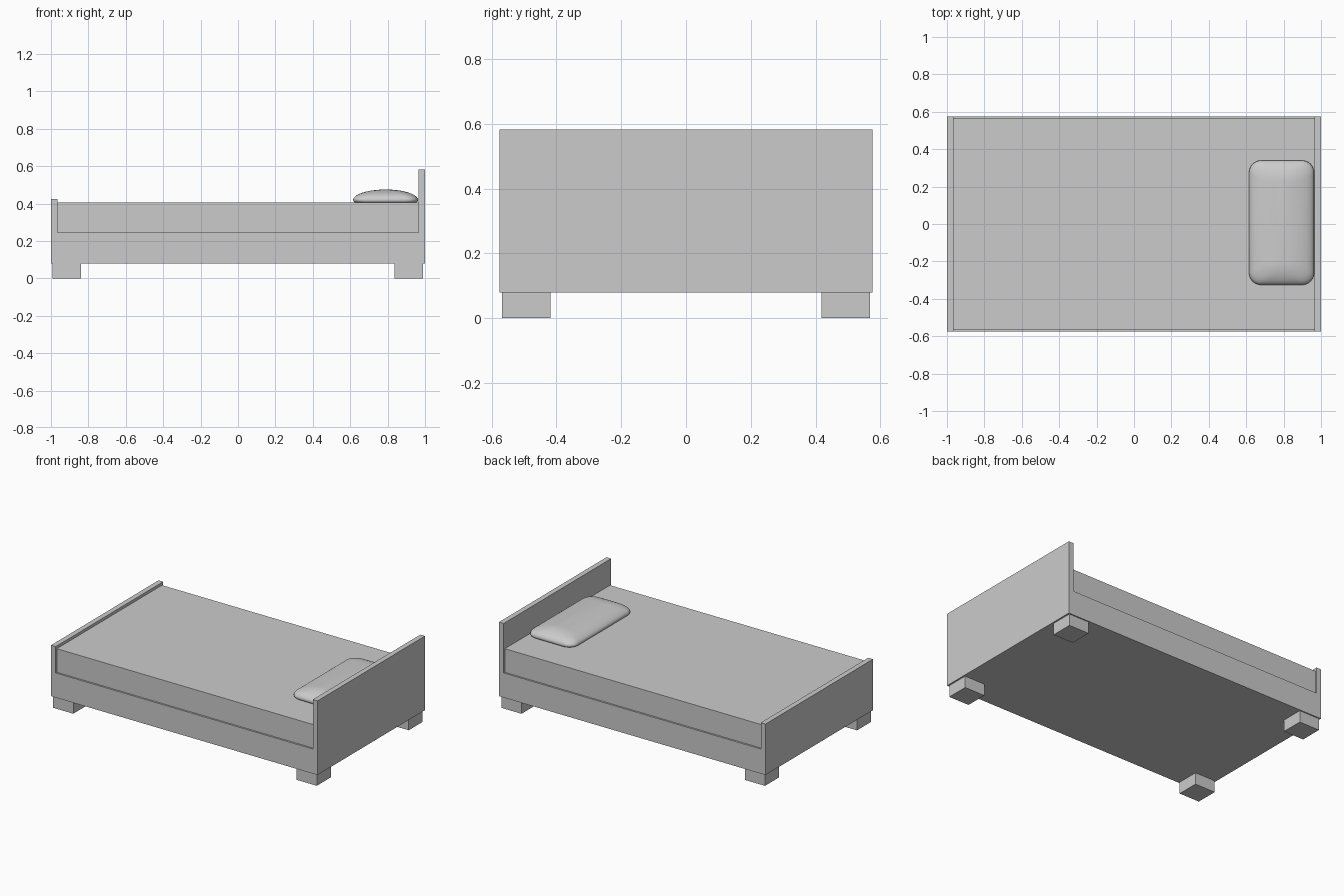
import bpy, bmesh
from math import sin, cos, pi

if "Cube" in bpy.data.objects:
    bpy.data.objects.remove(bpy.data.objects["Cube"])


def make_object(name, bm):
    bmesh.ops.recalc_face_normals(bm, faces=bm.faces[:])
    mesh = bpy.data.meshes.new(name)
    bm.to_mesh(mesh)
    bm.free()
    obj = bpy.data.objects.new(name, mesh)
    bpy.context.collection.objects.link(obj)
    return obj


def box(name, lo, hi):
    bm = bmesh.new()
    bmesh.ops.create_cube(bm, size=1)
    for v in bm.verts:
        v.co = [(a + b) / 2 + c * (b - a) for a, b, c in zip(lo, hi, v.co)]
    return make_object(name, bm)


# Bed frame: one side profile (footboard, rail, headboard) extruded across the width
W = 0.576
profile = [(-1, 0.079), (1, 0.079), (1, 0.582), (0.965, 0.582),
           (0.965, 0.246), (-0.965, 0.246), (-0.965, 0.425), (-1, 0.425)]
bm = bmesh.new()
face = bm.faces.new([bm.verts.new((x, -W, z)) for x, z in profile])
ext = bmesh.ops.extrude_face_region(bm, geom=[face])
for v in ext["geom"]:
    if isinstance(v, bmesh.types.BMVert):
        v.co.y = W
make_object("bed_frame", bm)

# Mattress, slightly inset from the long sides
box("mattress", (-0.965, -0.564, 0.246), (0.965, 0.564, 0.406))

# Four block feet
for x, end in ((-0.915, "foot"), (0.913, "head")):
    for y, side in ((-0.493, "front"), (0.493, "back")):
        box(f"{side}_{end}_end_leg", (x - 0.076, y - 0.075, 0), (x + 0.076, y + 0.075, 0.079))


# Pillow: stacked rounded-rectangle rings, domed top and small tucked-in base
def ring(bm, hx, hy, r, z, steps=6):
    verts = []
    for i, (sx, sy) in enumerate(((1, 1), (-1, 1), (-1, -1), (1, -1))):
        for k in range(steps + 1):
            a = (i + k / steps) * pi / 2
            verts.append(bm.verts.new((0.789 + sx * (hx - r) + r * cos(a),
                                       0.007 + sy * (hy - r) + r * sin(a), z)))
    return verts


HX, HY = 0.174, 0.333
levels = [(0.95, 0.406), (0.985, 0.411)]
levels += [(cos(k / 10 * pi / 2), 0.418 + 0.057 * sin(k / 10 * pi / 2)) for k in range(10)]
bm = bmesh.new()
rings = []
for s, z in levels:
    hx = HX * s
    rings.append(ring(bm, hx, HY - 0.75 * HX * (1 - s), min(0.065, hx * 0.6), z))
for a, b in zip(rings, rings[1:]):
    for i in range(len(a)):
        j = (i + 1) % len(a)
        bm.faces.new((a[i], a[j], b[j], b[i]))
bm.faces.new(rings[0])
bm.faces.new(rings[-1])
pillow = make_object("pillow", bm)
bpy.context.view_layer.objects.active = pillow
pillow.select_set(True)
bpy.ops.object.shade_smooth_by_angle(angle=pi / 4)
